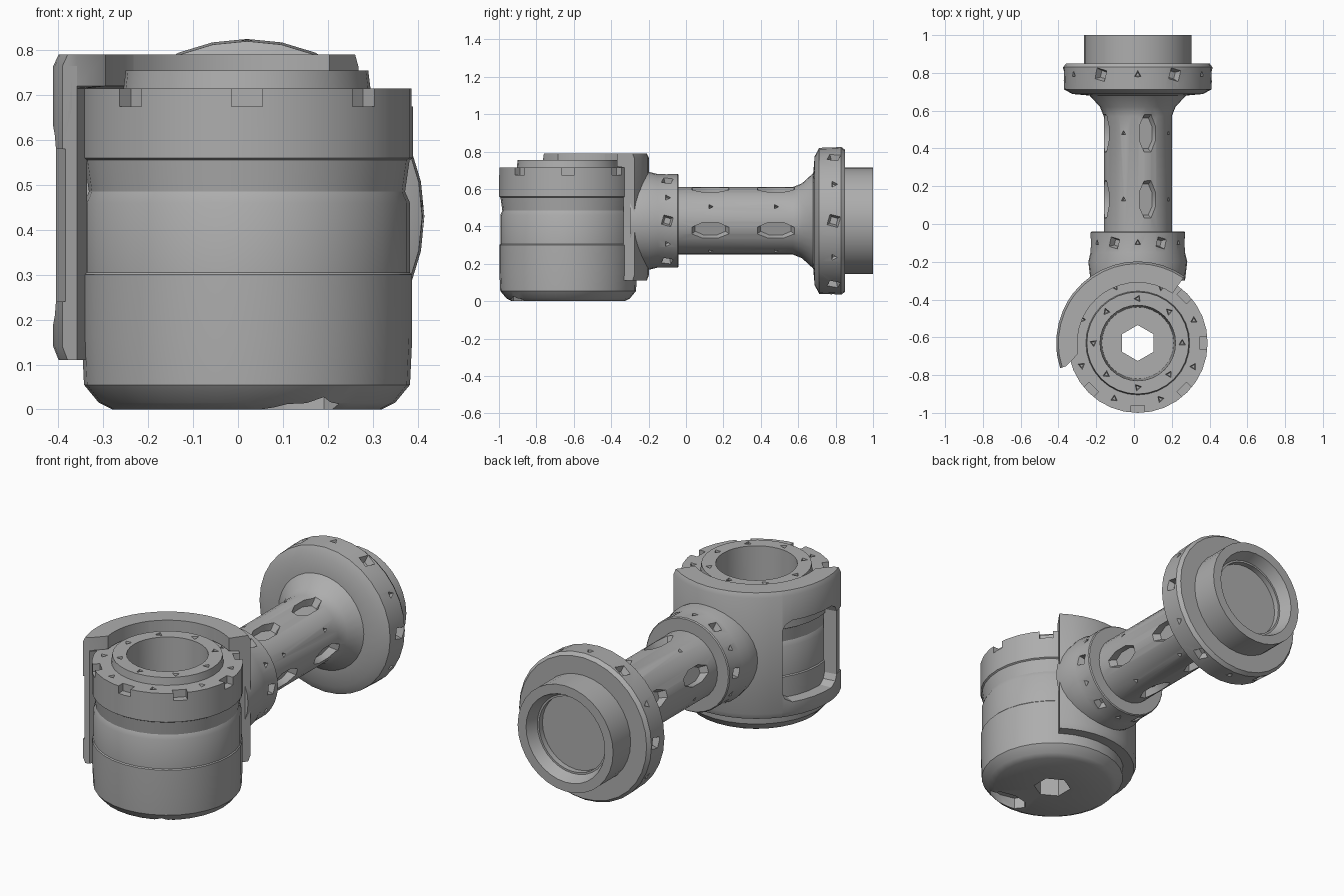
import bpy, bmesh
from math import sin, cos, radians, tau
from mathutils import Matrix, Vector

cube = bpy.data.objects.get("Cube")
if cube:
    bpy.data.objects.remove(cube)

CX, CY, CZ = 0.02, -0.63, 0.43   # motor axis (x, y), arm axis (x, z)

grey = bpy.data.materials.new("warm_grey")
grey.use_nodes = True
colour = (0.42, 0.42, 0.42, 1)
grey.diffuse_color = colour
grey.node_tree.nodes["Principled BSDF"].inputs["Base Color"].default_value = colour


def on_motor(r, h, a):
    return Vector((CX + r * cos(a), CY + r * sin(a), h))


def on_arm(r, h, a):
    return Vector((CX + r * cos(a), h, CZ + r * sin(a)))


def add_object(name, bm):
    bmesh.ops.recalc_face_normals(bm, faces=bm.faces)
    mesh = bpy.data.meshes.new(name)
    bm.to_mesh(mesh)
    bm.free()
    obj = bpy.data.objects.new(name, mesh)
    bpy.context.collection.objects.link(obj)
    mesh.materials.append(grey)
    return obj


def lathe(name, place, profile, segments=32):
    """Turn an open (radius, height) profile that starts and ends on the axis."""
    bm = bmesh.new()
    rings = []
    for r, h in profile:
        n = segments if r else 1
        rings.append([bm.verts.new(place(r, h, tau * i / segments)) for i in range(n)])
    for lo, hi in zip(rings, rings[1:]):
        for i in range(segments):
            j = (i + 1) % segments
            quad = [lo[i % len(lo)], lo[j % len(lo)], hi[j % len(hi)], hi[i % len(hi)]]
            bm.faces.new(list(dict.fromkeys(quad)))
    return add_object(name, bm)


def sweep(name, sections):
    """Join closed (radius, height) sections, each standing at its own angle."""
    bm = bmesh.new()
    rings = [[bm.verts.new(on_motor(r, h, radians(a))) for r, h in profile]
             for a, profile in sections]
    n = len(rings[0])
    for lo, hi in zip(rings, rings[1:]):
        for k in range(n):
            m = (k + 1) % n
            bm.faces.new((lo[k], lo[m], hi[m], hi[k]))
    bm.faces.new(rings[0])
    bm.faces.new(rings[-1])
    return add_object(name, bm)


def frame(place, r, h, degrees):
    """Matrix with x tangent, y along the axis and z pointing outwards."""
    a = radians(degrees)
    p = place(r, h, a)
    out = (place(1, h, a) - place(0, h, a)).normalized()
    along = (place(0, 1, 0) - place(0, 0, 0)).normalized()
    rot = Matrix((along.cross(out), along, out)).transposed().to_4x4()
    return Matrix.Translation(p) @ rot


def pit(bm, matrix, sides, width, length, depth, taper=0.6, turn=0):
    size = Matrix.Diagonal((width / 2, length / 2, 1, 1))
    spin = Matrix.Rotation(radians(turn), 4, "Z")
    bmesh.ops.create_cone(bm, cap_ends=True, segments=sides, radius1=taper,
                          radius2=2 - taper, depth=2 * depth,
                          matrix=matrix @ size @ spin)


def cut(obj, bm):
    cutter = add_object("cutter", bm)
    cutter.hide_render = True
    mod = obj.modifiers.new("cut", "BOOLEAN")
    mod.operation, mod.solver, mod.object = "DIFFERENCE", "EXACT", cutter
    bpy.context.view_layer.update()
    result = obj.evaluated_get(bpy.context.evaluated_depsgraph_get())
    mesh = bpy.data.meshes.new_from_object(result)
    obj.modifiers.clear()
    obj.data = mesh
    bpy.data.objects.remove(cutter)


# Upright motor housing with stepped rim and open bore
housing = lathe("motor_housing", on_motor, [
    (0, 0), (0.3, 0), (0.33, 0.015), (0.363, 0.055), (0.368, 0.16), (0.368, 0.3),
    (0.363, 0.305), (0.363, 0.46), (0.352, 0.485), (0.362, 0.555), (0.37, 0.56),
    (0.37, 0.715), (0.275, 0.715), (0.27, 0.755), (0.2, 0.755), (0.19, 0.4), (0, 0.4)])
bm = bmesh.new()
for k in range(8):
    # Rim notches, then small dimples on both top steps
    notch = frame(on_motor, 0.365, 0.7, 45 * k)
    bmesh.ops.create_cube(bm, matrix=notch @ Matrix.Diagonal((0.07, 0.05, 0.07, 1)))
    for r, h, turn in ((0.32, 0.715, 22), (0.235, 0.755, 0)):
        spot = on_motor(r, h, radians(45 * k + turn))
        pit(bm, Matrix.Translation(spot), 3, 0.04, 0.04, 0.02, turn=47 * k)
# Hexagonal shaft hole and the slot under the front edge
pit(bm, Matrix.Translation((CX, CY, 0.2)), 6, 0.19, 0.19, 0.35, 1)
pit(bm, Matrix.Translation((0.11, -0.88, 0)), 8, 0.23, 0.12, 0.06, 1)
cut(housing, bm)


# Wrap-around cover: outer wall and rim lip, thinning to a point at the free end
def cover_section(inner, lip):
    return [(inner, 0.11), (0.42, 0.11), (0.432, 0.14), (0.432, 0.765), (0.42, 0.79),
            (lip, 0.79), (lip, 0.72), (inner, 0.715)]


def bar_section(low, high):
    return [(0.362, low), (0.432, low), (0.432, high), (0.362, high)]


WINDOW = (142, 190)
covers = [
    sweep("cover_wall", [(55 + 8.7 * i, cover_section(0.362, 0.32)) for i in range(11)]),
    sweep("cover_free_edge", [(190, bar_section(0.14, 0.765)),
                              (198, [(0.398, 0.14), (0.425, 0.14),
                                     (0.425, 0.765), (0.398, 0.765)])])]

# Bars above and below the side window, thickened at its rounded corners
corners = [(WINDOW[0], 0.05), (144, 0.02), (149, 0), (157, 0), (166, 0),
           (175, 0), (183, 0), (188, 0.02), (WINDOW[1], 0.05)]
top_bar, bottom_bar = [], []
for a, c in corners:
    low = 0.63 - c
    top_bar.append((a, [(0.362, low), (0.432, low), (0.432, 0.765), (0.42, 0.79),
                        (0.32, 0.79), (0.32, 0.72), (0.362, 0.715)]))
    bottom_bar.append((a, [(0.362, 0.11), (0.42, 0.11), (0.432, 0.14),
                           (0.432, 0.19 + c), (0.362, 0.19 + c)]))
for bar, tip in ((top_bar, 0.79), (bottom_bar, 0.11)):
    # Run each bar on to the free edge, narrowing on the inside
    a, last = bar[-1]
    bar.append((198, [(max(r, 0.398), h) for r, h in last]))
covers += [sweep("cover_top_bar", top_bar), sweep("cover_bottom_bar", bottom_bar)]

# Horizontal arm: collar, tube, flared flange and recessed end boss
arm = lathe("arm", on_arm, [
    (0, -0.3), (0.25, -0.3), (0.262, -0.2), (0.25, -0.15), (0.25, -0.045),
    (0.245, -0.04), (0.18, -0.04), (0.18, 0.57), (0.2, 0.62), (0.255, 0.68),
    (0.345, 0.688), (0.39, 0.712), (0.395, 0.83), (0.38, 0.85), (0.285, 0.85),
    (0.285, 1), (0.235, 1), (0.21, 0.94), (0.2, 0.94), (0.2, 0.91), (0, 0.91)])
bm = bmesh.new()
for k in range(4):
    # Lightening slots and little dimples between them
    for y in (0.13, 0.48):
        pit(bm, frame(on_arm, 0.185, y, 90 * k - 17), 8, 0.1, 0.22, 0.045, 0.8, 22.5)
        pit(bm, frame(on_arm, 0.18, y, 90 * k + 25), 3, 0.03, 0.03, 0.02)
for k in range(12):
    # Alternating square and triangular pits round the flange and collar
    for r, y, size in ((0.393, 0.79, 0.085), (0.25, -0.1, 0.075)):
        if k % 2:
            pit(bm, frame(on_arm, r, y, 30 * k), 3, size / 2, size / 2, 0.02)
        else:
            pit(bm, frame(on_arm, r, y, 30 * k), 4, size, size, 0.035, turn=30)
cut(arm, bm)

# Soft shading with crisp edges
for obj in [housing, arm] + covers:
    bpy.ops.object.select_all(action="DESELECT")
    obj.select_set(True)
    bpy.context.view_layer.objects.active = obj
    bpy.ops.object.shade_smooth_by_angle(angle=radians(30))
